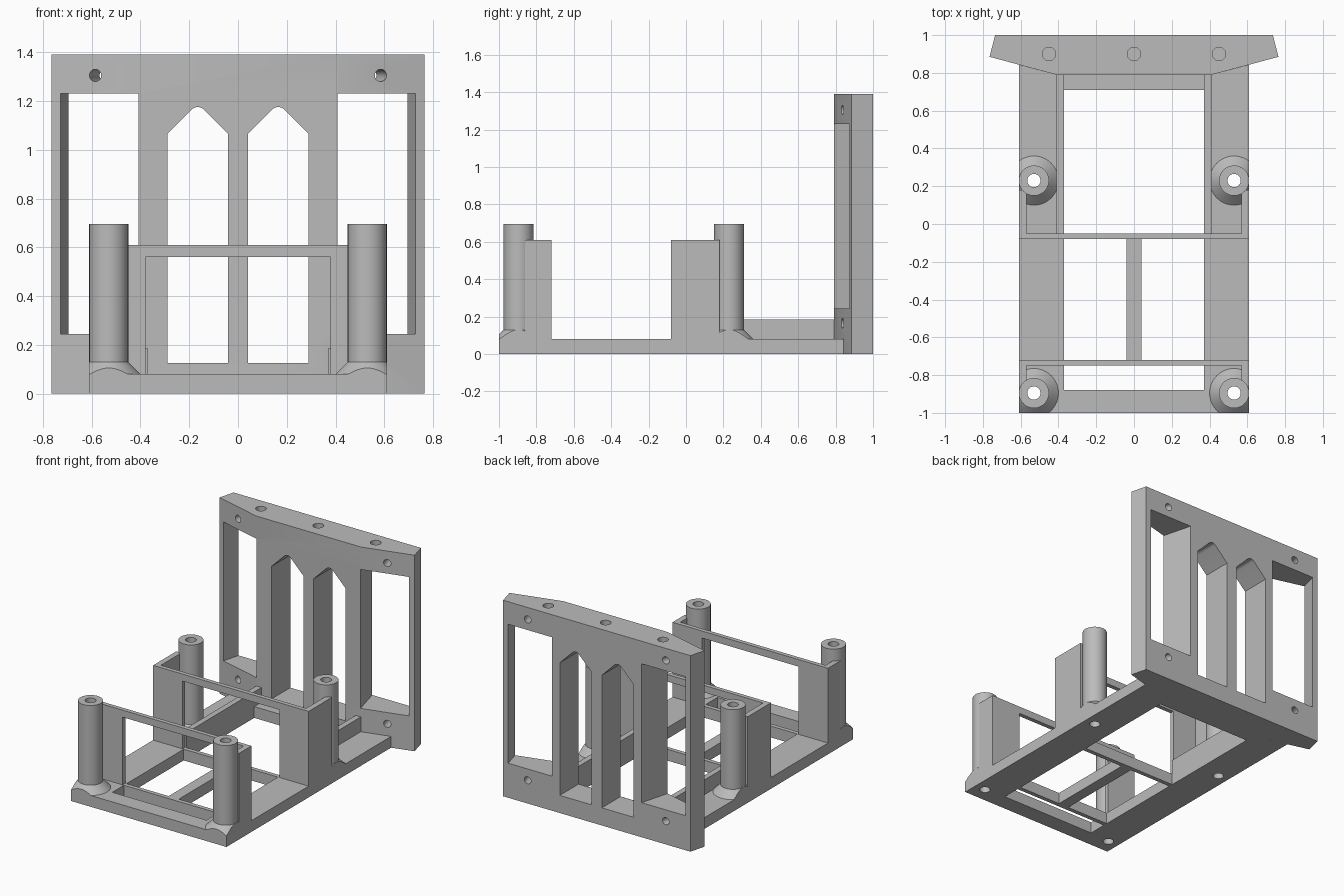
import bpy, bmesh, math
from mathutils import Matrix, Vector

if "Cube" in bpy.data.objects:
    bpy.data.objects.remove(bpy.data.objects["Cube"], do_unlink=True)

grey = bpy.data.materials.new("plain grey")
grey.use_nodes = True
grey.diffuse_color = (0.5, 0.5, 0.5, 1)
grey.node_tree.nodes["Principled BSDF"].inputs["Base Color"].default_value = (0.5, 0.5, 0.5, 1)


def finish(name, bm):
    bmesh.ops.recalc_face_normals(bm, faces=bm.faces)
    mesh = bpy.data.meshes.new(name)
    bm.to_mesh(mesh)
    bm.free()
    mesh.materials.append(grey)
    ob = bpy.data.objects.new(name, mesh)
    bpy.context.collection.objects.link(ob)
    return ob


def prism(name, points, lo, hi, axis="z"):
    """Extrude a plan (axis z) or front (axis y) outline from lo to hi."""
    bm = bmesh.new()
    place = (lambda a, b, c: (a, b, c)) if axis == "z" else (lambda a, b, c: (a, c, b))
    face = bm.faces.new([bm.verts.new(place(a, b, lo)) for a, b in points])
    moved = bmesh.ops.extrude_face_region(bm, geom=[face])["geom"]
    verts = [v for v in moved if isinstance(v, bmesh.types.BMVert)]
    bmesh.ops.translate(bm, verts=verts, vec=place(0, 0, hi - lo))
    return finish(name, bm)


def box(name, x0, x1, y0, y1, z0, z1):
    return prism(name, [(x0, y0), (x1, y0), (x1, y1), (x0, y1)], z0, z1)


def rod(name, start, end, r0, r1=None):
    start, end = Vector(start), Vector(end)
    bm = bmesh.new()
    turn = Vector((0, 0, 1)).rotation_difference(end - start).to_matrix().to_4x4()
    bmesh.ops.create_cone(bm, cap_ends=True, segments=48, radius1=r0, radius2=r1 or r0,
                          depth=(end - start).length,
                          matrix=Matrix.Translation((start + end) / 2) @ turn)
    return finish(name, bm)


def carve(ob, cutters, operation="DIFFERENCE"):
    """Apply the cutters to a part, then discard them."""
    bpy.context.view_layer.objects.active = ob
    for cutter in cutters:
        mod = ob.modifiers.new("cut", "BOOLEAN")
        mod.operation, mod.object, mod.solver = operation, cutter, "EXACT"
        bpy.ops.object.modifier_apply(modifier=mod.name)
        bpy.data.objects.remove(cutter, do_unlink=True)


def smooth(ob):
    bpy.ops.object.select_all(action="DESELECT")
    ob.select_set(True)
    bpy.context.view_layer.objects.active = ob
    bpy.ops.object.shade_smooth_by_angle(angle=math.radians(25))


def mirrored(half):
    return half + [(-x, y) for x, y in reversed(half)]


W, BASE, TOP = 0.61, 0.08, 0.61
POST_X, POST_YS, BORE = 0.53, (-0.895, 0.23), 0.035

# Base plate with its openings and screw bores
base = prism("base_plate", mirrored([(W, -1), (W, 0.843), (0.41, 0.79)]), 0, BASE)
cuts = [box("cut", -0.37, 0.37, -0.88, -0.75, -1, 1),
        box("cut", 0.04, 0.37, -0.72, -0.08, -1, 1),
        box("cut", -0.37, -0.04, -0.72, -0.08, -1, 1),
        box("cut", -0.37, 0.37, -0.05, 0.71, -1, 1)]
for x in (-POST_X, POST_X):
    cuts += [rod("cut", (x, y, -1), (x, y, 1), BORE) for y in POST_YS]
carve(base, cuts)
smooth(base)

# Upright cross frames
for label, y in (("front", -0.75), ("rear", -0.08)):
    frame = box(label + "_cross_frame", -W, W, y, y + 0.03, BASE, TOP)
    carve(frame, [box("cut", -0.38, 0.38, y - 1, y + 1, BASE - 1, 0.56)])

for side, s in (("left", 1), ("right", -1)):
    # Side walls joining frames and posts, and the inner rib on the rail
    for label, y0, y1 in (("front", -0.86, -0.75), ("rear", -0.05, 0.18)):
        box(f"{label}_{side}_side_wall", *sorted((s * 0.57, s * W)), y0, y1, BASE, TOP)
    box(side + "_rail_rib", *sorted((s * 0.37, s * 0.41)), -0.05, 0.79, BASE, 0.185)

    # Hollow posts with flared feet trimmed to the base outline
    for label, y in zip(("front", "rear"), POST_YS):
        x = s * POST_X
        post = rod(f"{label}_{side}_post", (x, y, BASE), (x, y, 0.695), 0.08)
        foot = rod(f"{label}_{side}_post_foot", (x, y, BASE), (x, y, 0.13), 0.13, 0.08)
        carve(foot, [box("trim", -W, W, -1, 1, -1, 1)], "INTERSECT")
        for part in (post, foot):
            carve(part, [rod("cut", (x, y, -1), (x, y, 2), BORE)])
            smooth(part)

# Tall back panel with swept-back wings
panel = prism("back_panel", mirrored([(0.41, 0.79), (0.765, 0.885), (0.735, 1)]), 0, 1.39)
SLANT = 0.265
cuts = []
for s in (1, -1):
    # Slanted side windows
    near, far = 0.7, 1.1
    plan = [(x - SLANT * (y - ref), y) for x, ref, y in
            ((0.408, 0.79, near), (0.728, 0.875, near), (0.728, 0.875, far), (0.408, 0.79, far))]
    cuts.append(prism("cut", [(s * x, y) for x, y in plan], 0.245, 1.23))
    # Pointed arches with a rounded tip
    arch = [(0.04, 0.125), (0.29, 0.125), (0.29, 1.065)]
    for i in range(9):
        a = math.radians(45 + 90 * i / 8)
        arch.append((0.165 + 0.036 * math.cos(a), 1.139 + 0.036 * math.sin(a)))
    arch.append((0.04, 1.065))
    cuts.append(prism("cut", [(s * x, z) for x, z in arch], 0.6, 1.2, "y"))
    # Screw holes square to the wings
    for z in (0.165, 1.305):
        ends = [(s * (0.585 - SLANT * (y - 0.837)), y, z) for y in (0.7, 1.1)]
        cuts.append(rod("cut", *ends, 0.025))
# Blind holes in the top edge
for x in (-0.45, 0, 0.45):
    cuts.append(rod("cut", (x, 0.9, 1.27), (x, 0.9, 1.5), 0.035))
carve(panel, cuts)
smooth(panel)
